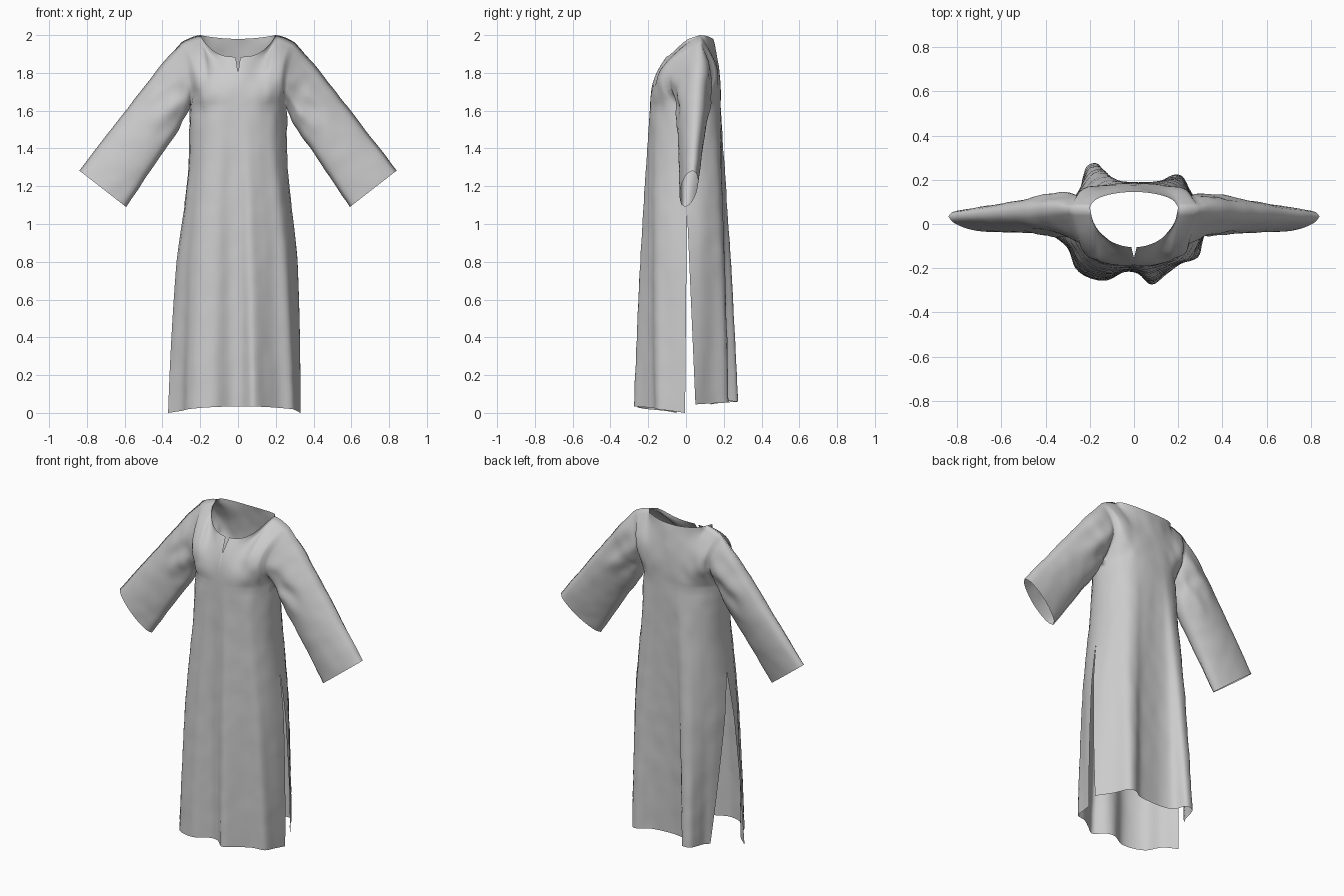
import bpy, bmesh
from math import sin, pi
from mathutils import Vector, noise

if "Cube" in bpy.data.objects:
    bpy.data.objects.remove(bpy.data.objects["Cube"])

N, UP, SL = 48, 16, 28               # columns, rows above the armpit, sleeve rings
ARM, SLIT = 1.62, 1.08               # armpit height, top of the side slits


def lerp(a, b, t):
    return a + (b - a) * t


def curve(pts, t):
    """Smooth (Catmull-Rom) point on a list of tuples, t in 0..1."""
    p = [Vector(q) for q in pts]
    f = min(max(t, 0), 1) * (len(p) - 1)
    i = min(int(f), len(p) - 2)
    f -= i
    b, c = p[i], p[i + 1]
    a = p[i - 1] if i else b * 2 - c
    d = p[i + 2] if i + 2 < len(p) else c * 2 - b
    return 0.5 * (2 * b + (c - a) * f + (2 * a - 5 * b + 4 * c - d) * f * f
                  + (3 * b - a - 3 * c + d) * f ** 3)


def table(keys, z):
    """Piecewise linear lookup."""
    for (z0, a), (z1, b) in zip(keys, keys[1:]):
        if z <= z1:
            return lerp(a, b, (z - z0) / (z1 - z0))
    return keys[-1][1]


def arch(t):
    return max(0, sin(pi * t))


# Draped hem lines seen from above, left to right (-1 front, +1 back)
HEM = {
    -1: [(-.37, -.05), (-.30, -.11), (-.265, -.20), (-.20, -.245), (-.12, -.255), (-.04, -.215),
         (.02, -.225), (.08, -.275), (.15, -.225), (.22, -.175), (.29, -.15), (.31, -.08), (.33, -.005)],
    1: [(-.26, .13), (-.24, .165), (-.23, .215), (-.21, .265), (-.16, .27), (-.13, .20), (-.06, .175),
        (.03, .175), (.11, .185), (.17, .22), (.22, .215), (.26, .14), (.33, .05)],
}
WIDTH = [(0, .335), (.8, .31), (1.1, .283), (1.3, .262), (ARM, .255)]


def base(side, u, z):
    """Plain body section."""
    depth = (.195 if side < 0 else .18) + .035 * (1 - z / ARM)
    shape = max(0, 1 - abs(u) ** 3) ** .6
    return Vector((u * table(WIDTH, z), .005 + side * depth * shape))


def lower(side, u, z):
    """Skirt, draped towards the hem and split at the sides."""
    w = lerp(1 - z / ARM, max(0, 1 - z / SLIT), abs(u) ** 8)
    p = base(side, u, z).lerp(curve(HEM[side], (u + 1) / 2), w)
    lift = .035 * (1 - u * u) if side < 0 else .045 + .018 * (1 - u * u)
    return Vector((p.x, p.y, z + lift * max(0, 1 - z / SLIT)))


def upper(side, u, t):
    """Yoke from the armpit row (t=0) to neckline and shoulder seam (t=1)."""
    edge = .255 * (1 - t) ** 2 + .44 * t * (1 - t) + .30 * t * t
    n = min(1, abs(u) * 1.5)                     # 1 at the neck corner
    bow = max(0, 1 - n * n) ** lerp(1.6, .5, t ** 4)
    if n >= 1 - 1e-6:
        q = abs(u) * 3 - 2
        ztop, ytop = 2.0 - .038 * max(0, q) ** 1.5, .075
    elif side < 0:
        ztop, ytop = 1.885 + .115 * n ** 3, .075 - .18 * bow
        if abs(u) < 1e-6:                        # small notch at the throat
            ztop, ytop = 1.80, -.155
    else:
        ztop, ytop = 1.98 + .02 * n * n, .075 + .07 * bow
    y = lerp(base(side, u, ARM).y, ytop, t ** 2.3)
    y += side * .105 * abs(u) ** 3 * arch(t)
    return Vector((u * edge, y, lerp(ARM, ztop, t)))


def sleeve_point(side, hand, t, s):
    """Wide flat sleeve, s from shoulder to cuff, t from underarm to top."""
    top = curve([(.30, 1.962), (.42, 1.825), (.56, 1.645), (.70, 1.465), (.84, 1.283)], s)
    low = curve([(.255, ARM), (.31, 1.505), (.40, 1.375), (.495, 1.235), (.592, 1.09)], s)
    root = upper(side, 1, t)
    p = low.lerp(top, t)
    p.x += (root.x - lerp(.255, .30, t)) * (1 - s) ** 2
    mid = lerp(lerp(.025, -.005, s), lerp(.08, .035, s), t)
    y = mid + side * lerp(.10, .045, s) * arch(t) ** .48
    y = lerp(y, root.y, (1 - s) ** 6)
    # gathered creases below the shoulder
    y += side * .009 * arch(min(1, s * 2)) * arch(t) * sin(15 * t - 8 * s + hand + side)
    return Vector((hand * p.x, y, p.y))


bm = bmesh.new()


def sheet(rows):
    g = [[bm.verts.new(p) for p in r] for r in rows]
    for a, b in zip(g, g[1:]):
        for i in range(len(a) - 1):
            bm.faces.new((a[i], a[i + 1], b[i + 1], b[i]))


# Front and back panels, open at the side slits
us = [-1 + 2 * i / N for i in range(N + 1)]
zs = [SLIT * i / 24 for i in range(24)] + [lerp(SLIT, ARM, i / 12) for i in range(12)]
for side in (-1, 1):
    sheet([[lower(side, u, z) for u in us] for z in zs]
          + [[upper(side, u, k / UP) for u in us] for k in range(UP + 1)])

# Wide sleeves grown from the armholes
for hand in (-1, 1):
    for side in (-1, 1):
        sheet([[sleeve_point(side, hand, k / UP, j / SL) for k in range(UP + 1)]
               for j in range(SL + 1)])

# Weld the seams
bmesh.ops.remove_doubles(bm, verts=bm.verts, dist=2e-4)
bmesh.ops.recalc_face_normals(bm, faces=bm.faces)

# Soft cloth unevenness, strongest around the underarms
bm.normal_update()
moves = []
for v in bm.verts:
    d = ((abs(v.co.x) - .29) ** 2 + (v.co.z - 1.66) ** 2) ** .5
    amount = .003 + .012 * max(0, 1 - d / .22)
    moves.append(v.normal * (0 if v.is_boundary else amount * noise.noise(v.co * 14)))
for v, m in zip(bm.verts, moves):
    v.co += m

# Stand on the ground
zmin = min(v.co.z for v in bm.verts)
bmesh.ops.translate(bm, verts=bm.verts, vec=(0, 0, -zmin))

mesh = bpy.data.meshes.new("robe")
bm.to_mesh(mesh)
bm.free()
mesh.shade_smooth()
robe = bpy.data.objects.new("robe", mesh)
bpy.context.collection.objects.link(robe)
